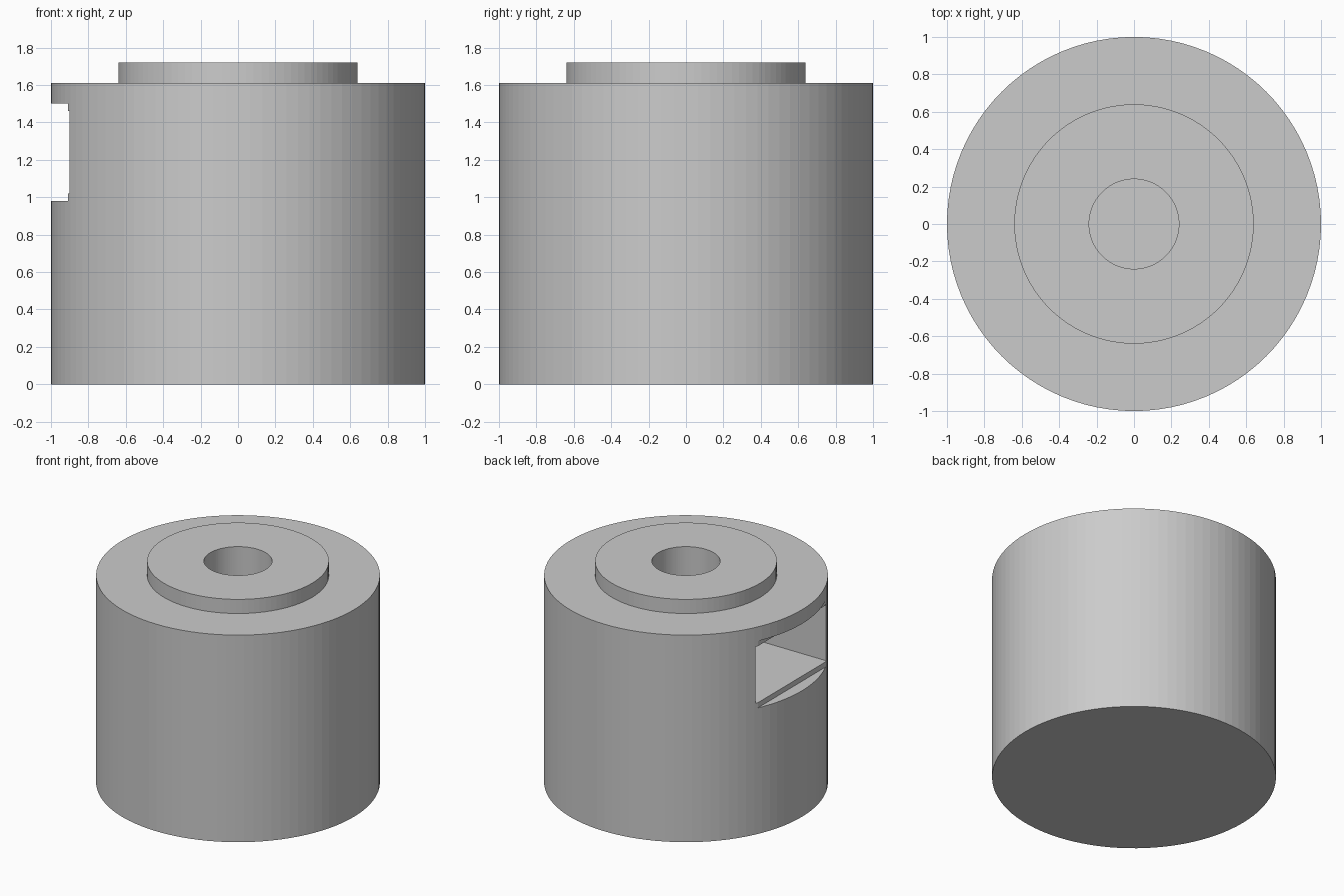
import bpy
import bmesh
from math import cos, sin, tau, pi

SEGMENTS = 96

cube = bpy.data.objects.get("Cube")
if cube:
    bpy.data.objects.remove(cube, do_unlink=True)

grey = bpy.data.materials.new("plain grey")
grey.use_nodes = True
grey.diffuse_color = (0.6, 0.6, 0.6, 1)
grey.node_tree.nodes["Principled BSDF"].inputs["Base Color"].default_value = grey.diffuse_color


def finish(name, bm):
    bmesh.ops.recalc_face_normals(bm, faces=bm.faces)
    mesh = bpy.data.meshes.new(name)
    bm.to_mesh(mesh)
    bm.free()
    mesh.materials.append(grey)
    obj = bpy.data.objects.new(name, mesh)
    bpy.context.collection.objects.link(obj)
    return obj


def lathe(name, profile):
    """Turn a list of (radius, height) points around the z axis."""
    bm = bmesh.new()
    verts = [bm.verts.new((r, 0, z)) for r, z in profile]
    edges = [bm.edges.new(pair) for pair in zip(verts, verts[1:])]
    bmesh.ops.spin(bm, geom=verts + edges, cent=(0, 0, 0), axis=(0, 0, 1),
                   angle=tau, steps=SEGMENTS, use_merge=True)
    bmesh.ops.remove_doubles(bm, verts=bm.verts, dist=0.0001)
    return finish(name, bm)


def prism(name, outline, bottom, top):
    """Extrude a flat outline between two heights."""
    bm = bmesh.new()
    face = bm.faces.new([bm.verts.new((x, y, bottom)) for x, y in outline])
    grown = bmesh.ops.extrude_face_region(bm, geom=[face])["geom"]
    bmesh.ops.translate(bm, vec=(0, 0, top - bottom),
                        verts=[g for g in grown if isinstance(g, bmesh.types.BMVert)])
    return finish(name, bm)


def cut(target, cutter):
    mod = target.modifiers.new("cut", "BOOLEAN")
    mod.operation = "DIFFERENCE"
    mod.solver = "EXACT"
    mod.object = cutter
    bpy.context.view_layer.objects.active = target
    bpy.ops.object.modifier_apply(modifier=mod.name)
    bpy.data.objects.remove(cutter, do_unlink=True)


# Round body with a raised boss and a bore that opens into the pocket
body = lathe("body", [(0, 0), (1, 0), (1, 1.61), (0.64, 1.61), (0.64, 1.72),
                      (0.24, 1.72), (0.24, 1.2), (0, 1.2)])

# Shallow flat around the side opening
flat = [(-1.2, -0.6), (-0.909, -0.6), (-0.909, 0.6), (-1.2, 0.6)]
cut(body, prism("flat_cutter", flat, 0.98, 1.5))

# Deep side pocket with a hexagonal inner end
half = 0.434
corner = half / cos(pi / 6)
hex_end = [(corner * cos(a), corner * sin(a)) for a in (-pi / 3, 0, pi / 3)]
pocket = [(-1.2, -half)] + hex_end + [(-1.2, half)]
cut(body, prism("pocket_cutter", pocket, 1.02, 1.46))
